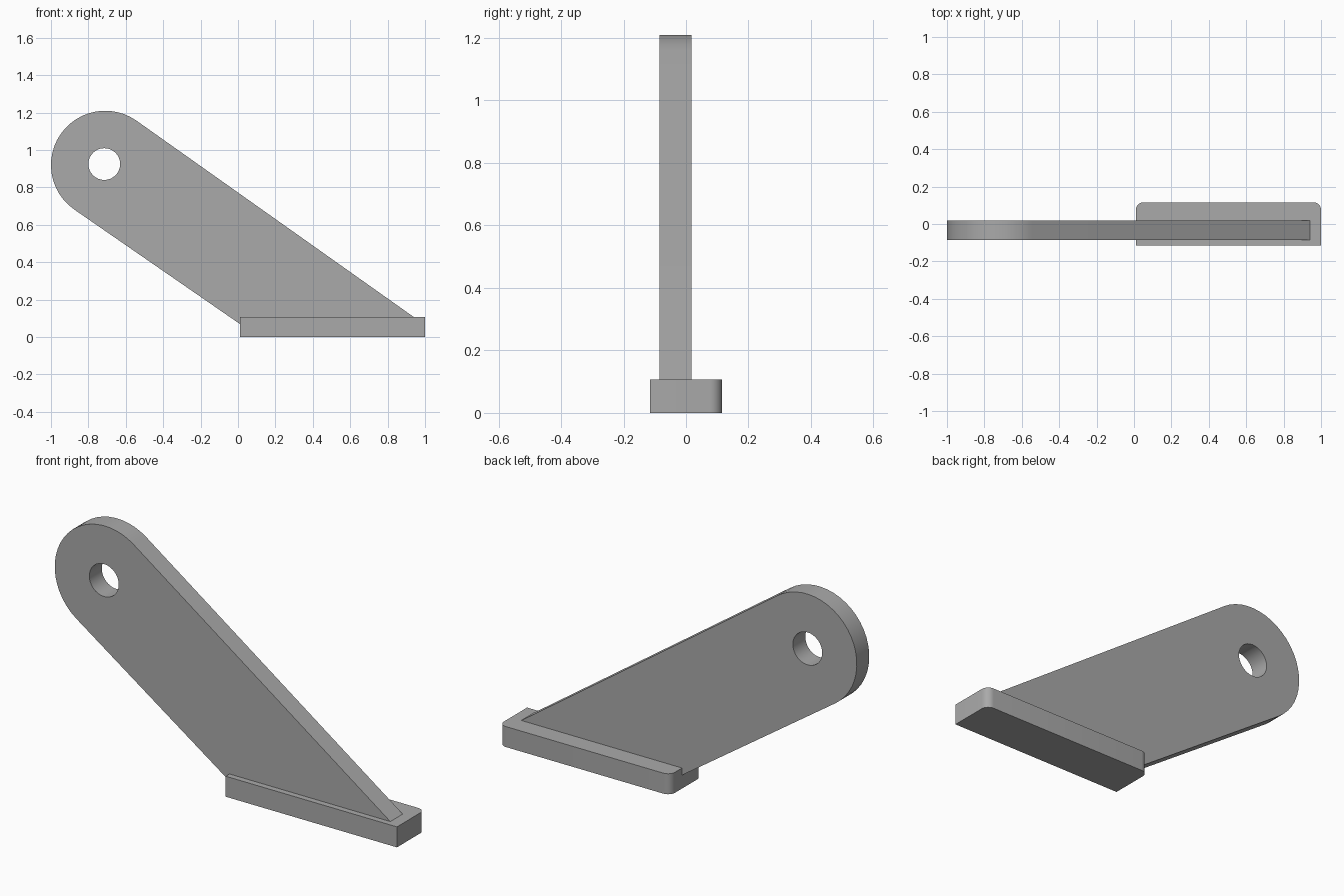
import bpy
import bmesh
from math import cos, sin, radians, pi
from mathutils import Vector, Matrix

default = bpy.data.objects.get("Cube")
if default:
    bpy.data.objects.remove(default, do_unlink=True)

# Single grey finish
grey = bpy.data.materials.new("plain grey")
grey.use_nodes = True
colour = (0.4, 0.4, 0.4, 1)
grey.diffuse_color = colour
grey.node_tree.nodes["Principled BSDF"].inputs["Base Color"].default_value = colour


def arc(cx, cy, radius, start, end, steps):
    """Points along an arc, angles in degrees."""
    angles = [radians(start + (end - start) * i / steps) for i in range(steps + 1)]
    return [(cx + radius * cos(a), cy + radius * sin(a)) for a in angles]


def extrude_profile(name, points, offset):
    """Extrude a closed ring of 3D points into a solid plate."""
    bm = bmesh.new()
    face = bm.faces.new([bm.verts.new(p) for p in points])
    result = bmesh.ops.extrude_face_region(bm, geom=[face])
    moved = [v for v in result["geom"] if isinstance(v, bmesh.types.BMVert)]
    bmesh.ops.translate(bm, verts=moved, vec=Vector(offset))
    bmesh.ops.recalc_face_normals(bm, faces=bm.faces)
    mesh = bpy.data.meshes.new(name)
    bm.to_mesh(mesh)
    bm.free()
    mesh.materials.append(grey)
    obj = bpy.data.objects.new(name, mesh)
    bpy.context.collection.objects.link(obj)
    return obj


def make_active(obj):
    bpy.ops.object.select_all(action="DESELECT")
    obj.select_set(True)
    bpy.context.view_layer.objects.active = obj


# Foot plate: square front corners, rounded back corners
x0, x1, half_depth, corner, foot_top = 0.01, 1.0, 0.116, 0.04, 0.107
outline = [(x0, -half_depth), (x1, -half_depth)]
outline += arc(x1 - corner, half_depth - corner, corner, 0, 90, 8)
outline += arc(x0 + corner, half_depth - corner, corner, 90, 180, 8)
foot = extrude_profile("foot_plate", [(x, y, 0) for x, y in outline], (0, 0, foot_top))

# Slanted arm: rounded upper end, lower end sunk into the foot
front, back = -0.085, 0.018
pivot_x, pivot_z, end_radius = -0.71, 0.92, 0.29
outline = arc(pivot_x, pivot_z, end_radius, 54.6, 235, 24)
outline += [(x0, 0.07), (0.94, 0.07), (0.94, foot_top)]
arm = extrude_profile("arm", [(x, front, z) for x, z in outline], (0, back - front, 0))

# Pivot hole through the arm
ring = arc(pivot_x - 0.005, pivot_z + 0.005, 0.085, 0, 360, 32)[:-1]
cutter = extrude_profile("hole_cutter", [(x, front - 0.1, z) for x, z in ring], (0, 0.4, 0))
cutter.hide_render = True
make_active(arm)
hole = arm.modifiers.new("pivot hole", "BOOLEAN")
hole.operation = "DIFFERENCE"
hole.solver = "EXACT"
hole.object = cutter
bpy.ops.object.modifier_apply(modifier=hole.name)
bpy.data.objects.remove(cutter, do_unlink=True)

# Smooth the curved walls, keep the plate edges crisp
for part in (foot, arm):
    make_active(part)
    bpy.ops.object.shade_smooth_by_angle(angle=radians(30))
